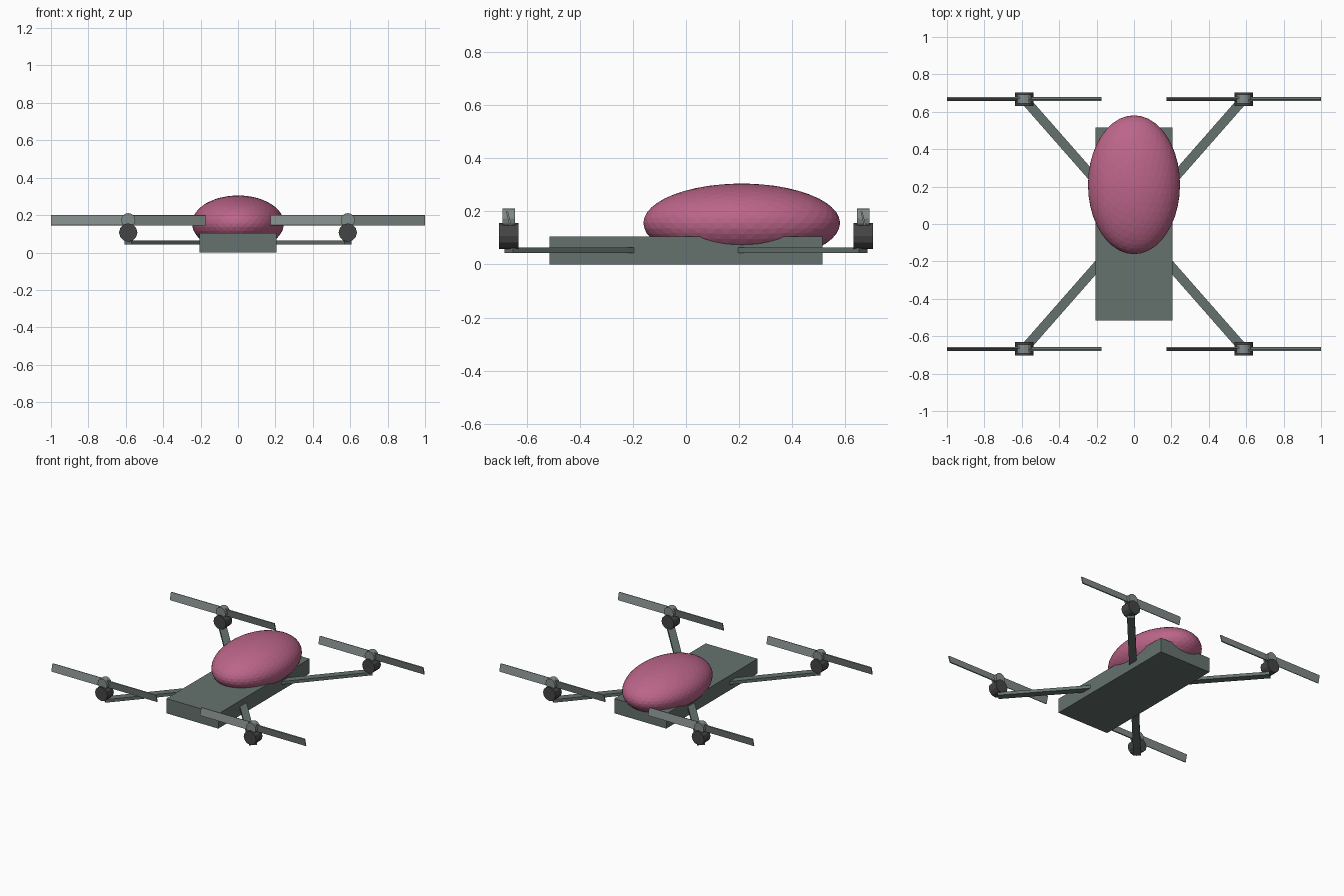
import bpy, math
from mathutils import Matrix

if "Cube" in bpy.data.objects:
    bpy.data.objects.remove(bpy.data.objects["Cube"])


def material(name, rgb):
    m = bpy.data.materials.new(name)
    m.diffuse_color = (*rgb, 1)
    m.use_nodes = True
    m.node_tree.nodes["Principled BSDF"].inputs["Base Color"].default_value = m.diffuse_color
    return m


FRAME = material("frame_grey", (0.13, 0.17, 0.155))
DARK = material("motor_dark", (0.06, 0.06, 0.06))
BLADE = material("rotor_grey", (0.22, 0.26, 0.25))
PINK = material("canopy_pink", (0.50, 0.13, 0.25))


def finish(name, mat):
    ob = bpy.context.object
    ob.name = ob.data.name = name
    ob.data.materials.append(mat)
    return ob


def box(name, size, loc, mat, rot=(0, 0, 0)):
    bpy.ops.mesh.primitive_cube_add(size=1, location=loc, rotation=rot)
    ob = finish(name, mat)
    ob.data.transform(Matrix.Diagonal((*size, 1)))
    return ob


def drum(name, radius, depth, loc, mat):
    # cylinder lying along y
    bpy.ops.mesh.primitive_cylinder_add(vertices=12, radius=radius, depth=depth,
                                        location=loc, rotation=(math.pi / 2, 0, 0))
    return finish(name, mat)


# Body slab
box("body", (0.41, 1.03, 0.105), (0, 0, 0.0525), FRAME)

# Egg-shaped canopy
bpy.ops.mesh.primitive_ico_sphere_add(subdivisions=4, radius=1, location=(0, 0.21, 0.156))
canopy = finish("canopy", PINK)
canopy.data.transform(Matrix.Diagonal((0.246, 0.371, 0.149, 1)))

# Four arms, each with a motor, a hub and two opposed pitched blades
MX, MY = 0.587, 0.668
START = 0.2
PITCH = math.radians(14)
SPAN = 0.413
for sy, end in ((-1, "front"), (1, "back")):
    for sx, side in ((-1, "left"), (1, "right")):
        tag = f"{end}_{side}"
        x, y = sx * MX, sy * MY
        reach = math.hypot(x, y)
        mid = (reach + START) / 2 / reach
        box(f"{tag}_arm", (reach - START, 0.05, 0.022), (x * mid, y * mid, 0.0535),
            FRAME, (0, 0, math.atan2(y, x)))
        drum(f"{tag}_motor", 0.049, 0.072, (x, y, 0.107), DARK)
        drum(f"{tag}_hub", 0.038, 0.048, (x, y, 0.173), BLADE)
        for d, label in ((-1, "left"), (1, "right")):
            box(f"{tag}_blade_{label}", (SPAN, 0.007, 0.055),
                (x + d * SPAN / 2, y, 0.173), BLADE, (d * PITCH, 0, 0))
